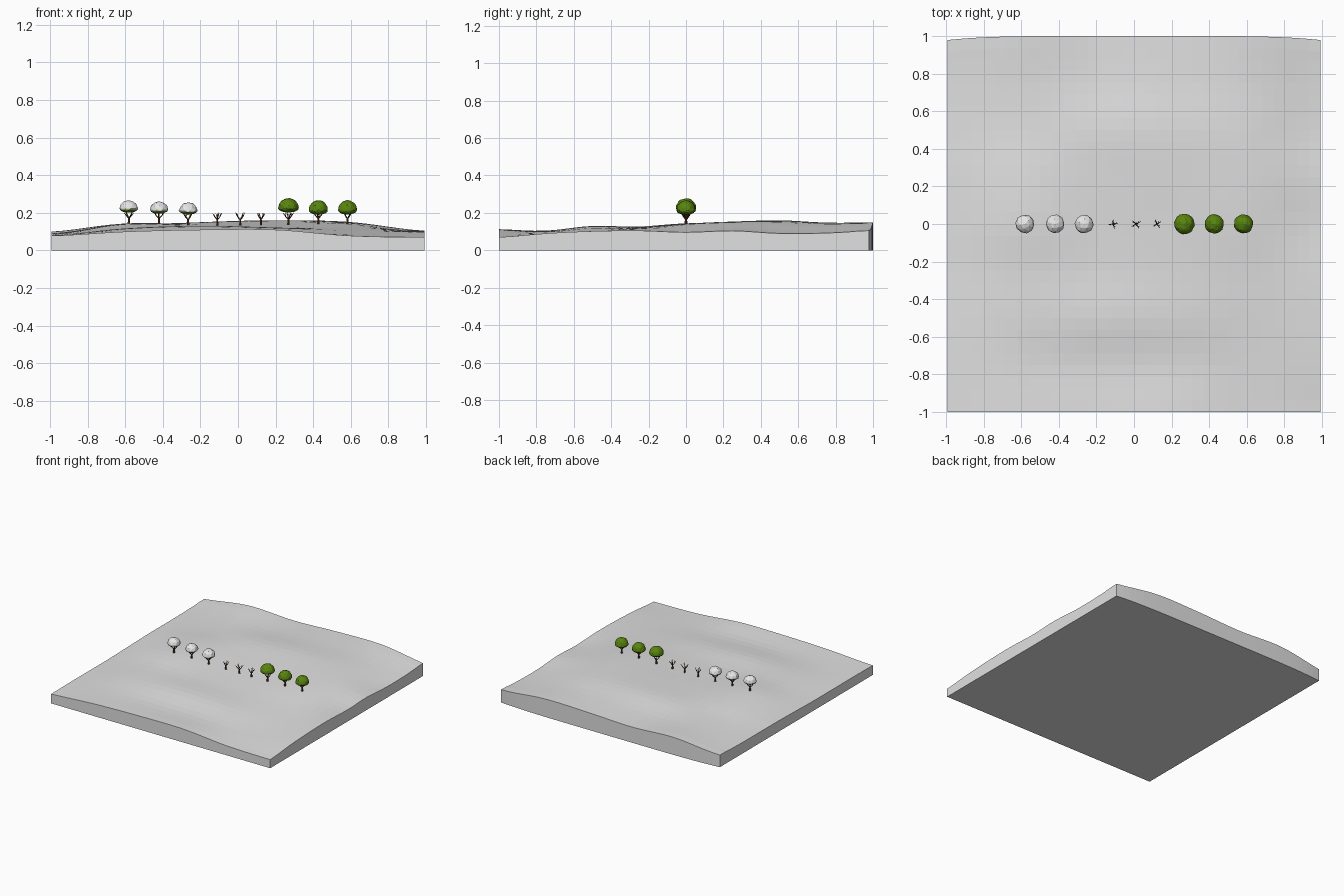
import bpy, bmesh, math, random
from mathutils import Vector

if "Cube" in bpy.data.objects:
    bpy.data.objects.remove(bpy.data.objects["Cube"])

random.seed(4)


def material(name, rgb):
    m = bpy.data.materials.new(name)
    m.diffuse_color = (*rgb, 1)
    m.use_nodes = True
    m.node_tree.nodes["Principled BSDF"].inputs["Base Color"].default_value = m.diffuse_color
    return m


GROUND = material("snowy_ground", (0.75, 0.75, 0.75))
SNOW = material("snow", (0.82, 0.82, 0.82))
LEAF = material("leaf_green", (0.10, 0.235, 0.005))
BARK = material("bark_brown", (0.11, 0.045, 0.017))

# terrain heights: rows run front to back, columns left to right
H = [[.078, .100, .110, .110, .078, .070],
     [.080, .100, .105, .100, .088, .090],
     [.080, .115, .130, .120, .105, .102],
     [.080, .123, .125, .123, .120, .105],
     [.085, .142, .133, .135, .140, .096],
     [.090, .140, .143, .150, .150, .104],
     [.090, .128, .150, .160, .150, .090],
     [.092, .130, .132, .146, .142, .092],
     [.100, .143, .128, .142, .146, .105]]


def spline(v, t):
    # Catmull-Rom through evenly spaced values, t in 0..1
    n = len(v) - 1
    f = min(max(t, 0), 1) * n
    i = min(int(f), n - 1)
    u = f - i
    a, b, c, d = v[max(i - 1, 0)], v[i], v[i + 1], v[min(i + 2, n)]
    return b + 0.5 * u * (c - a + u * (2 * a - 5 * b + 4 * c - d + u * (3 * (b - c) + d - a)))


def height(x, y):
    return spline([spline(r, (x + 1) / 2) for r in H], (y + 1) / 2)


def finish(bm, name, mats):
    bmesh.ops.recalc_face_normals(bm, faces=bm.faces)
    me = bpy.data.meshes.new(name)
    bm.to_mesh(me)
    bm.free()
    for m in mats:
        me.materials.append(m)
    ob = bpy.data.objects.new(name, me)
    bpy.context.collection.objects.link(ob)
    return ob


# ground slab: hilly grid with skirt walls and a flat underside
bm = bmesh.new()
bmesh.ops.create_grid(bm, x_segments=32, y_segments=32, size=1)
rim = [e for e in bm.edges if e.is_boundary]
skirt = bmesh.ops.extrude_edge_only(bm, edges=rim)["geom"]
low = {g for g in skirt if isinstance(g, bmesh.types.BMVert)}
bmesh.ops.contextual_create(bm, geom=[g for g in skirt if isinstance(g, bmesh.types.BMEdge)
                                      and all(v in low for v in g.verts)])
for v in bm.verts:
    x, y = v.co.x, v.co.y
    v.co.z = 0 if v in low else height(x, y)
    v.co.x = x * 0.992
    if y > 0.9:                       # back edge bows in at the corners
        v.co.y = y - 0.022 * abs(x) ** 5
finish(bm, "ground", [GROUND])


def limb(bm, a, b, r0, r1, sides=6):
    a, b = Vector(a), Vector(b)
    d = b - a
    made = bmesh.ops.create_cone(bm, cap_ends=True, segments=sides, radius1=r0, radius2=r1,
                                 depth=d.length)["verts"]
    q = d.to_track_quat('Z', 'Y')
    for v in made:
        v.co = q @ v.co + (a + b) / 2


def trunk(name, x, stem, reach, rise, r, turn):
    # tapered stem splitting into forked branches
    z = height(x, 0) - 0.004
    bm = bmesh.new()
    top = Vector((x, 0, z + stem))
    limb(bm, (x, 0, z), top, r * 1.25, r * 0.8)
    for k in range(4):
        a = turn + k * math.pi / 2 + random.uniform(-.2, .2)
        out = Vector((math.cos(a), math.sin(a), 0))
        mid = top + out * reach * 0.55 + Vector((0, 0, rise * 0.45 - 0.002))
        limb(bm, top - Vector((0, 0, 0.003)), mid, r * 0.6, r * 0.45, 5)
        limb(bm, mid, top + out * reach + Vector((0, 0, rise * random.uniform(.8, 1))),
             r * 0.45, r * 0.2, 5)
        side = Vector((-out.y, out.x, 0))
        limb(bm, mid, mid + out * reach * .1 + side * reach * .3 + Vector((0, 0, rise * .5)),
             r * 0.35, r * 0.15, 4)
    finish(bm, name, [BARK])


def crown(name, x, w, z0, z1, snowy):
    # faceted dome with a shallow underside; snow lies on the upper part
    bm = bmesh.new()
    bmesh.ops.create_icosphere(bm, subdivisions=2 if snowy else 3, radius=1)
    split = z0 + (z1 - z0) * 0.32
    spin = random.uniform(0, 6)
    for v in bm.verts:
        p = v.co * random.uniform(.95, 1.03)
        c, s = math.cos(spin), math.sin(spin)
        z = split + p.z * ((z1 - split) if p.z > 0 else (split - z0))
        v.co = (x + (p.x * c - p.y * s) * w / 2, (p.x * s + p.y * c) * w / 2, z)
    if snowy:
        cut = z0 + (z1 - z0) * 0.24
        bmesh.ops.bisect_plane(bm, geom=bm.verts[:] + bm.edges[:] + bm.faces[:],
                               plane_co=(0, 0, cut), plane_no=(0, 0, 1))
        for f in bm.faces:
            f.material_index = 1 if f.calc_center_median().z > cut else 0
    finish(bm, name, [LEAF, SNOW])


# snow-covered trees, bare trees, green trees in one row
for i, (x, z1) in enumerate([(-.58, .268), (-.42, .262), (-.265, .257)]):
    trunk(f"snow_tree_trunk_{i}", x, .035, .028, .032, .0065, .5 + i)
    crown(f"snow_tree_crown_{i}", x, .1, z1 - .068, z1, True)
for i, (x, reach) in enumerate([(-.11, .025), (.012, .029), (.122, .025)]):
    trunk(f"bare_tree_{i}", x, .036, reach, .036, .0058, (.05, .7, .5)[i])
for i, (x, w, z1) in enumerate([(.268, .109, .278), (.427, .102, .267), (.582, .102, .267)]):
    trunk(f"green_tree_trunk_{i}", x, .035, .028, .034, .0065, .3 + i)
    crown(f"green_tree_crown_{i}", x, w, z1 - .077, z1, False)
